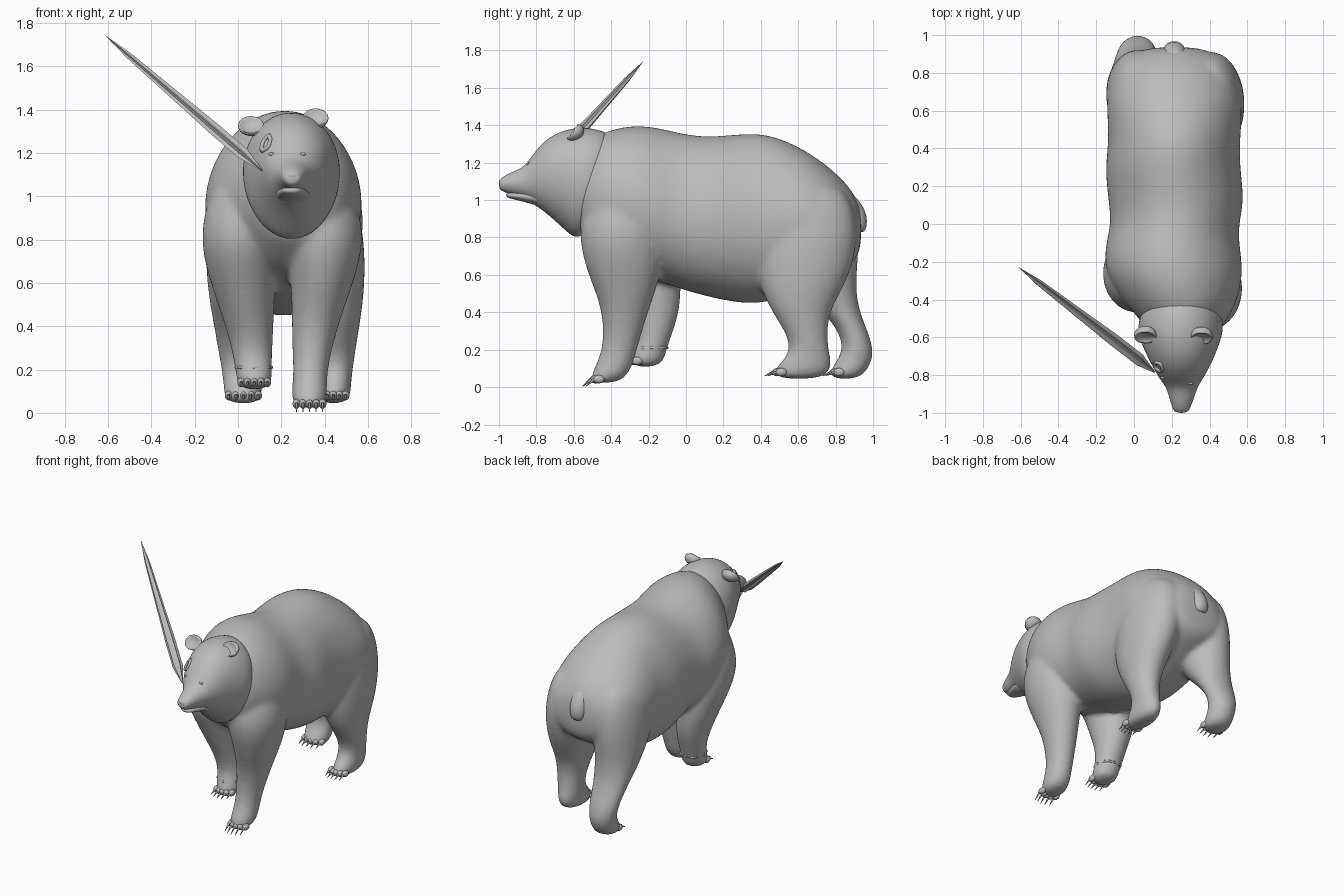
import bpy
import bmesh
import math
import random
from mathutils import Vector, Matrix

random.seed(4)
cube = bpy.data.objects.get("Cube")
if cube:
    bpy.data.objects.remove(cube, do_unlink=True)

# Single plain colour
grey = bpy.data.materials.new("plain_grey")
grey.use_nodes = True
colour = (0.5, 0.5, 0.5, 1.0)
grey.diffuse_color = colour
grey.node_tree.nodes["Principled BSDF"].inputs["Base Color"].default_value = colour

SIDES = 24


def finish(bm, name, smooth=True):
    """Turn a bmesh into a named, coloured object."""
    bmesh.ops.recalc_face_normals(bm, faces=bm.faces)
    for face in bm.faces:
        face.smooth = smooth
    mesh = bpy.data.meshes.new(name)
    bm.to_mesh(mesh)
    bm.free()
    mesh.materials.append(grey)
    obj = bpy.data.objects.new(name, mesh)
    bpy.context.collection.objects.link(obj)
    return obj


def skin(bm, rings):
    """Bridge successive rings of points and close both ends."""
    loops = [[bm.verts.new(p) for p in ring] for ring in rings]
    count = len(loops[0])
    for a, b in zip(loops, loops[1:]):
        for i in range(count):
            j = (i + 1) % count
            bm.faces.new((a[i], a[j], b[j], b[i]))
    bm.faces.new(loops[0])
    bm.faces.new(loops[-1])


def loft(bm, sections, axis, swell=1.012, egg=0.0):
    """Elliptical sections: position on axis, x range, then range on the other axis."""
    rings = []
    for pos, x0, x1, s0, s1 in sections:
        ring = []
        for i in range(SIDES):
            angle = math.tau * i / SIDES
            narrow = 1 - egg * math.sin(angle)
            x = (x0 + x1) / 2 + (x1 - x0) / 2 * swell * narrow * math.cos(angle)
            s = (s0 + s1) / 2 + (s1 - s0) / 2 * swell * math.sin(angle)
            ring.append((x, pos, s) if axis == "y" else (x, s, pos))
        rings.append(ring)
    skin(bm, rings)


def subdivide(obj, levels):
    mod = obj.modifiers.new("rounding", "SUBSURF")
    mod.levels = mod.render_levels = levels


def ellipsoid(bm, centre, radii, tilt=0.0):
    matrix = Matrix.Translation(centre) @ Matrix.Rotation(tilt, 4, "X") @ Matrix.Diagonal((*radii, 1))
    return bmesh.ops.create_uvsphere(bm, u_segments=20, v_segments=12, radius=1, matrix=matrix)["verts"]


# Torso and the four legs, fused into one skin
bm = bmesh.new()
torso = [
    (-0.6, 0.1, 0.42, 0.84, 1.2), (-0.5, 0.03, 0.495, 0.75, 1.33),
    (-0.4, -0.06, 0.545, 0.67, 1.375), (-0.25, -0.155, 0.575, 0.6, 1.4),
    (-0.1, -0.145, 0.55, 0.555, 1.37), (0.0, -0.115, 0.55, 0.52, 1.345),
    (0.13, -0.13, 0.58, 0.485, 1.33), (0.3, -0.15, 0.555, 0.45, 1.35),
    (0.45, -0.125, 0.555, 0.455, 1.35), (0.65, -0.145, 0.575, 0.54, 1.26),
    (0.8, -0.11, 0.525, 0.62, 1.145), (0.88, -0.04, 0.455, 0.66, 1.06),
    (0.94, 0.07, 0.36, 0.72, 0.96),
]
loft(bm, torso, "y", swell=1.022, egg=0.08)

front_left_leg = [
    (0.02, 0.255, 0.4, -0.515, -0.36), (0.08, 0.25, 0.41, -0.5, -0.3),
    (0.16, 0.255, 0.41, -0.46, -0.275), (0.25, 0.255, 0.42, -0.44, -0.25),
    (0.42, 0.25, 0.465, -0.445, -0.2), (0.6, 0.25, 0.53, -0.52, -0.135),
    (0.8, 0.21, 0.585, -0.575, -0.12), (0.97, 0.2, 0.545, -0.535, -0.12),
    (1.12, 0.22, 0.48, -0.48, -0.2),
]
front_right_leg = [
    (0.105, 0.0, 0.15, -0.3, -0.14), (0.17, -0.005, 0.155, -0.295, -0.11),
    (0.25, -0.02, 0.155, -0.255, -0.09), (0.35, -0.04, 0.16, -0.27, -0.05),
    (0.5, -0.09, 0.165, -0.34, -0.025), (0.65, -0.14, 0.17, -0.41, -0.04),
    (0.8, -0.17, 0.19, -0.48, -0.06), (0.97, -0.145, 0.2, -0.45, -0.08),
    (1.12, -0.07, 0.2, -0.4, -0.18),
]
hind_left_leg = [
    (0.04, 0.37, 0.51, 0.46, 0.74), (0.11, 0.37, 0.52, 0.48, 0.78),
    (0.18, 0.37, 0.525, 0.56, 0.765), (0.28, 0.37, 0.54, 0.545, 0.75),
    (0.41, 0.34, 0.56, 0.455, 0.765), (0.55, 0.3, 0.58, 0.395, 0.85),
    (0.75, 0.24, 0.585, 0.365, 0.915), (0.95, 0.25, 0.555, 0.4, 0.9),
    (1.1, 0.28, 0.49, 0.47, 0.82),
]
hind_right_leg = [
    (0.04, -0.06, 0.11, 0.76, 0.93), (0.11, -0.065, 0.11, 0.78, 0.98),
    (0.18, -0.07, 0.11, 0.84, 1.005), (0.28, -0.09, 0.12, 0.83, 0.98),
    (0.4, -0.11, 0.13, 0.74, 0.925), (0.55, -0.135, 0.16, 0.58, 0.9),
    (0.75, -0.15, 0.19, 0.43, 0.925), (0.95, -0.13, 0.18, 0.42, 0.905),
    (1.1, -0.06, 0.15, 0.47, 0.82),
]
for leg in (front_left_leg, front_right_leg, hind_left_leg, hind_right_leg):
    loft(bm, leg, "z", swell=1.03)
body = finish(bm, "body_and_legs")
subdivide(body, 2)
fuse = body.modifiers.new("fuse", "REMESH")
fuse.mode = "VOXEL"
fuse.voxel_size = 0.014
fuse.use_smooth_shade = True
relax = body.modifiers.new("relax", "SMOOTH")
relax.factor = 0.5
relax.iterations = 14

# Tail
bm = bmesh.new()
loft(bm, [(0.825, 0.18, 0.25, 0.9, 0.95), (0.855, 0.155, 0.27, 0.87, 0.968),
          (0.92, 0.15, 0.275, 0.84, 0.968), (0.98, 0.15, 0.28, 0.8, 0.94),
          (1.05, 0.16, 0.27, 0.74, 0.88)], "z")
subdivide(finish(bm, "tail"), 1)

# Head and lower jaw; the neck end leans back at the top
bm = bmesh.new()
loft(bm, [
    (-0.44, 0.06, 0.44, 0.83, 1.34), (-0.52, 0.02, 0.475, 0.79, 1.375),
    (-0.6, 0.025, 0.465, 0.835, 1.39), (-0.68, 0.06, 0.435, 0.89, 1.375),
    (-0.76, 0.1, 0.4, 0.945, 1.325), (-0.825, 0.14, 0.36, 0.985, 1.235),
    (-0.865, 0.172, 0.335, 1.01, 1.175), (-0.93, 0.19, 0.315, 1.03, 1.15),
    (-0.98, 0.205, 0.295, 1.045, 1.125), (-1.0, 0.22, 0.28, 1.06, 1.105)], "y", egg=-0.06)
for v in bm.verts:
    v.co.y += 0.28 * (v.co.z - 1.1) * max(0, v.co.y + 0.8) / 0.36
head = finish(bm, "head")
subdivide(head, 2)
bm = bmesh.new()
loft(bm, [(-0.7, 0.14, 0.36, 0.94, 1.06), (-0.84, 0.185, 0.32, 0.985, 1.05),
          (-0.92, 0.2, 0.3, 1.003, 1.045), (-0.965, 0.22, 0.28, 1.015, 1.04)], "y")
subdivide(finish(bm, "lower_jaw"), 1)

# Nose
bm = bmesh.new()
ellipsoid(bm, (0.25, -0.978, 1.095), (0.04, 0.022, 0.022))
finish(bm, "nose")

# Cupped ears
for name, centre in (("right_ear", (0.06, -0.59, 1.325)), ("left_ear", (0.358, -0.595, 1.36))):
    bm = bmesh.new()
    centre = Vector(centre)
    facing = Vector((0, -0.8, 0.6)).normalized()
    for v in ellipsoid(bm, centre, (0.06, 0.055, 0.042), 0.6):
        depth = (v.co - centre).dot(facing)
        if depth > 0.015:
            v.co -= facing * (depth - 0.015) * 1.7
    finish(bm, name)


def on_face(x, z):
    """Point on the front of the head at the given x and z."""
    bpy.context.view_layer.update()
    shaped = head.evaluated_get(bpy.context.evaluated_depsgraph_get())
    hit, point, normal, _ = shaped.ray_cast(Vector((x, -2, z)), Vector((0, 1, 0)))
    return (point, normal) if hit else (Vector((x, -0.75, z)), Vector((0, -1, 0)))


def ragged_ring(name, matrix, radii, thickness):
    """Irregular torn rim around a hole or limb."""
    bm = bmesh.new()
    rows = []
    for i in range(SIDES):
        a = math.tau * i / SIDES
        wobble = random.uniform(0.88, 1.1)
        row = []
        for k in range(6):
            b = math.tau * k / 6
            reach = wobble + thickness / radii[0] * math.cos(b)
            p = Vector((radii[0] * reach * math.cos(a), radii[1] * reach * math.sin(a), thickness * math.sin(b)))
            row.append(bm.verts.new(matrix @ p))
        rows.append(row)
    for i in range(SIDES):
        a, b = rows[i], rows[(i + 1) % SIDES]
        for k in range(6):
            m = (k + 1) % 6
            bm.faces.new((a[k], a[m], b[m], b[k]))
    finish(bm, name)


# Eyes and wounds
for name, x in (("right_eye", 0.155), ("left_eye", 0.3)):
    bm = bmesh.new()
    ellipsoid(bm, on_face(x, 1.195)[0], (0.014, 0.008, 0.008))
    finish(bm, name)
point, normal = on_face(0.13, 1.245)
ragged_ring("brow_wound", Matrix.Translation(point) @ normal.to_track_quat("Z", "Y").to_matrix().to_4x4(),
            (0.026, 0.034), 0.01)
ragged_ring("wrist_wound", Matrix.Translation((0.073, -0.185, 0.21)), (0.076, 0.085), 0.008)


# Toes with claws
def paw(name, x0, x1, y, z, drop):
    toes, claws = bmesh.new(), bmesh.new()
    for i in range(5):
        t = (i + 0.5) / 5
        back = 0.03 * (2 * t - 1) ** 2
        root = Vector((x0 + (x1 - x0) * t, y + back, z))
        ellipsoid(toes, root + Vector((0, 0.015, 0)), (0.018, 0.03, 0.022))
        aim = Vector((0, -0.045, -drop))
        turn = aim.to_track_quat("Z", "Y").to_matrix().to_4x4()
        place = Matrix.Translation(root + Vector((0, -0.01, 0)) + aim / 2) @ turn
        bmesh.ops.create_cone(claws, cap_ends=True, segments=8, radius1=0.008, radius2=0.001,
                              depth=aim.length, matrix=place)
    finish(toes, name + "_toes")
    finish(claws, name + "_claws")


paw("front_left", 0.255, 0.405, -0.5, 0.042, 0.038)
paw("front_right", 0.0, 0.15, -0.295, 0.14, 0.02)
paw("hind_left", 0.37, 0.51, 0.475, 0.08, 0.02)
paw("hind_right", -0.06, 0.11, 0.785, 0.08, 0.02)

# Ridged splinter stuck in the brow
bm = bmesh.new()
start, end = Vector((0.11, -0.785, 1.12)), Vector((-0.61, -0.23, 1.74))
turn = (end - start).to_track_quat("Z", "Y")
rings = []
for t, radius in ((0, 0.004), (0.12, 0.036), (0.3, 0.036), (0.6, 0.026), (0.85, 0.018), (1, 0.001)):
    ring = []
    for i in range(10):
        a = math.tau * i / 10
        r = radius * (1 if i % 2 else 0.6)
        ring.append(start.lerp(end, t) + turn @ Vector((r * math.cos(a), r * 0.8 * math.sin(a), 0)))
    rings.append(ring)
skin(bm, rings)
finish(bm, "splinter", smooth=False)
